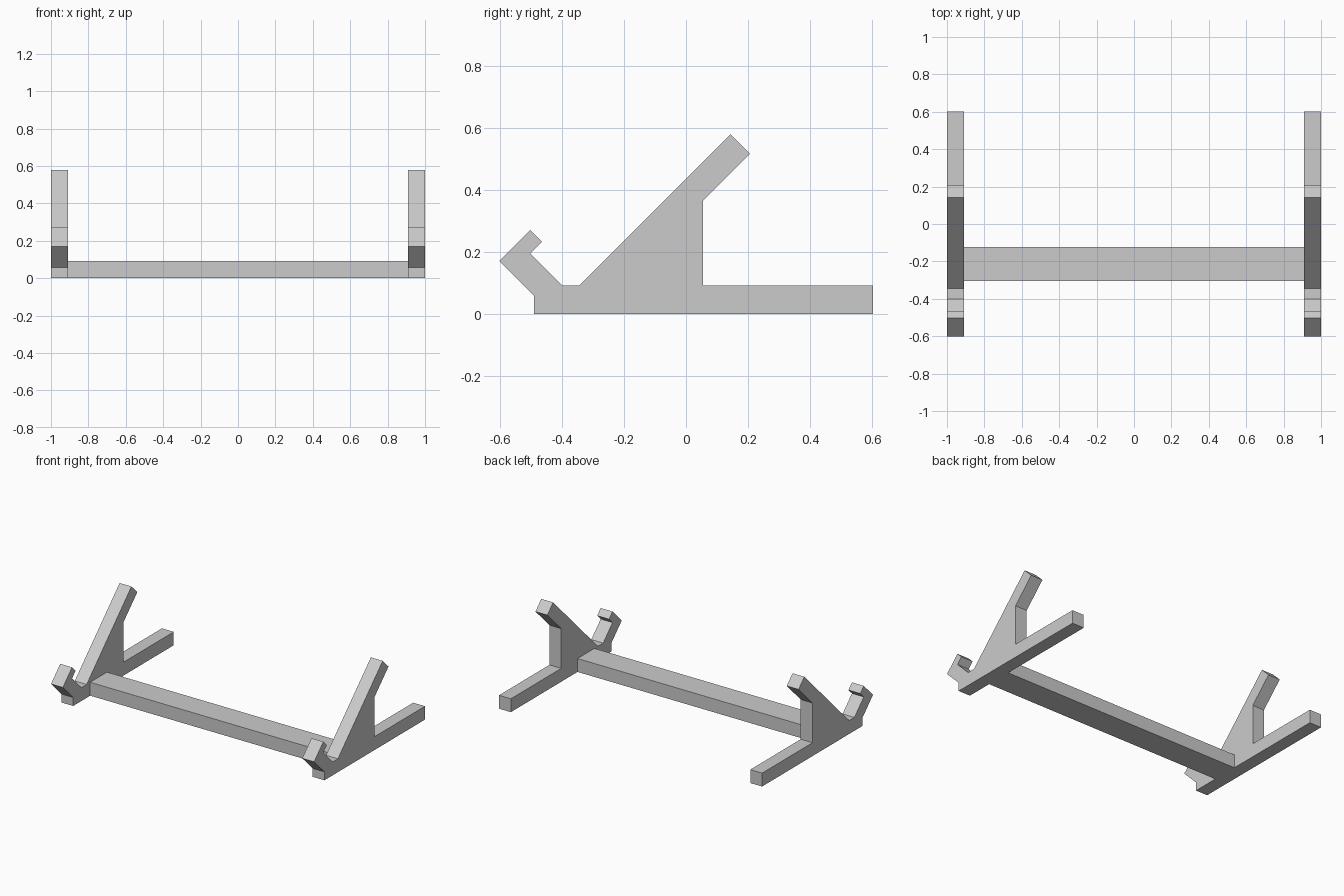
import bpy
import bmesh

cube = bpy.data.objects.get("Cube")
if cube:
    bpy.data.objects.remove(cube, do_unlink=True)

grey = bpy.data.materials.new("plain grey")
grey.use_nodes = True
colour = (0.6, 0.6, 0.6, 1)
grey.diffuse_color = colour
grey.node_tree.nodes["Principled BSDF"].inputs["Base Color"].default_value = colour


def extrude_profile(name, profile, x0, x1):
    """Extrude a (y, z) outline along x."""
    bm = bmesh.new()
    face = bm.faces.new([bm.verts.new((x0, y, z)) for y, z in profile])
    result = bmesh.ops.extrude_face_region(bm, geom=[face])
    verts = [v for v in result["geom"] if isinstance(v, bmesh.types.BMVert)]
    bmesh.ops.translate(bm, verts=verts, vec=(x1 - x0, 0, 0))
    bmesh.ops.recalc_face_normals(bm, faces=bm.faces)
    mesh = bpy.data.meshes.new(name)
    bm.to_mesh(mesh)
    bm.free()
    mesh.materials.append(grey)
    obj = bpy.data.objects.new(name, mesh)
    bpy.context.collection.objects.link(obj)
    return obj


inner, outer, foot = 0.91, 1.0, 0.092

# Side plate: foot, sloped back rest with gusset, and front hook
plate = [
    (-0.49, 0), (0.602, 0), (0.602, foot), (0.055, foot),
    (0.055, 0.365), (0.206, 0.516), (0.143, 0.579),
    (-0.344, foot), (-0.40, foot),
    (-0.502, 0.194), (-0.464, 0.232), (-0.502, 0.27),
    (-0.602, 0.17), (-0.49, 0.058),
]
for side, sign in (("left", 1), ("right", -1)):
    extrude_profile(side + "_side_stand", plate, sign * inner, sign * outer)

# Crossbar joining the two stands
bar = [(-0.305, 0), (-0.122, 0), (-0.122, foot), (-0.305, foot)]
extrude_profile("crossbar", bar, -inner, inner)
